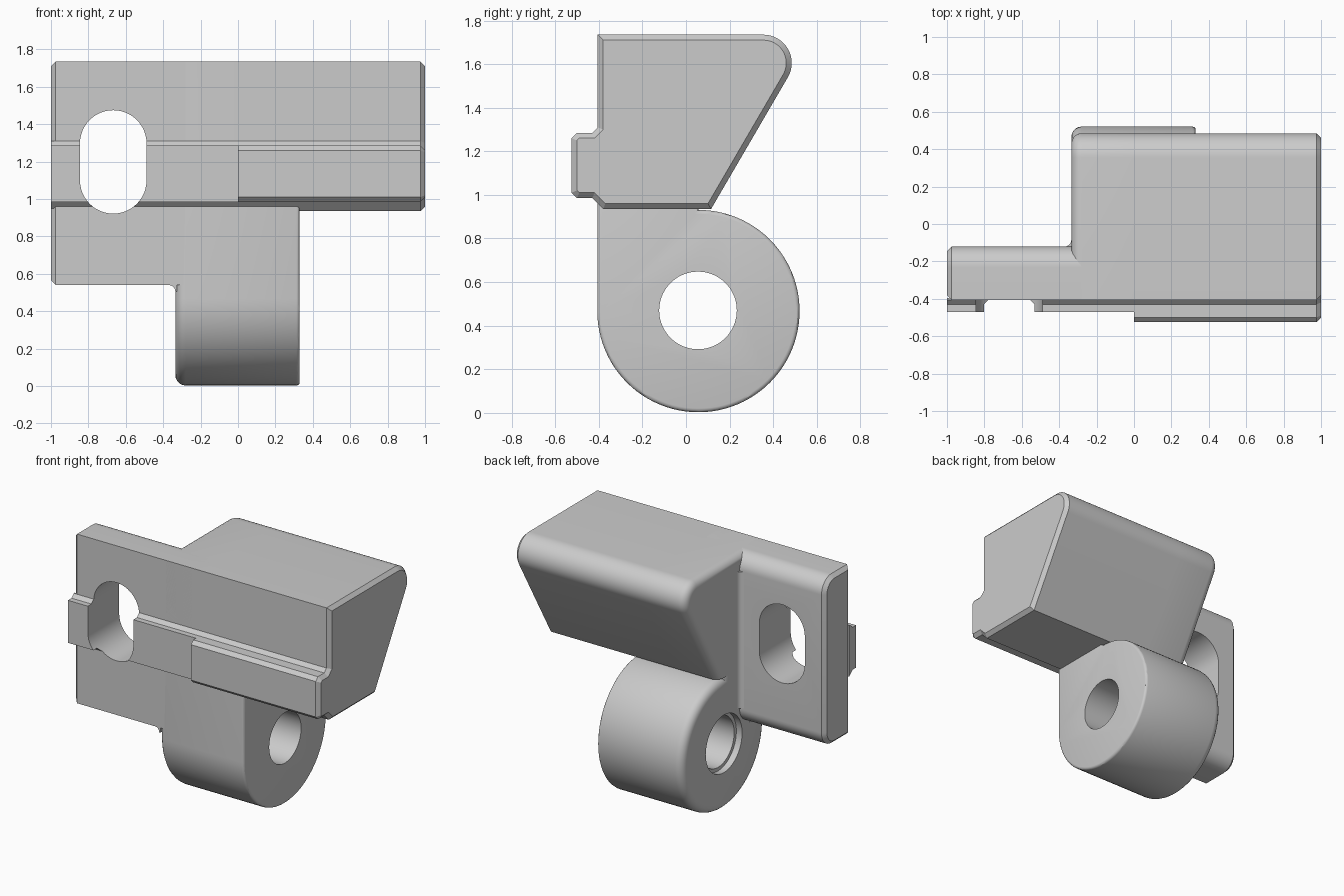
import bpy
import bmesh
from math import cos, sin, radians

cube = bpy.data.objects.get("Cube")
if cube:
    bpy.data.objects.remove(cube, do_unlink=True)

grey = bpy.data.materials.new("light grey")
grey.use_nodes = True
grey.diffuse_color = (0.6, 0.6, 0.6, 1)
grey.node_tree.nodes["Principled BSDF"].inputs["Base Color"].default_value = (0.6, 0.6, 0.6, 1)

# Maps a profile point (a, b) and a distance t along the extrusion to 3D
AXES = {
    "x": lambda a, b, t: (t, a, b),
    "y": lambda a, b, t: (a, t, b),
    "z": lambda a, b, t: (a, b, t),
}


def arc(ca, cb, r, start, end, n=12):
    angles = [radians(start + (end - start) * i / n) for i in range(n + 1)]
    return [(ca + r * cos(t), cb + r * sin(t)) for t in angles]


def prism(name, pts, t0, t1, axis="x", bevels=()):
    """Extrude a profile; bevels are (end position, size, segments, height to skip)."""
    place = AXES[axis]
    bm = bmesh.new()
    ends = [[bm.verts.new(place(a, b, t)) for a, b in pts] for t in (t0, t1)]
    bm.faces.new(ends[0])
    bm.faces.new(ends[1][::-1])
    for i in range(len(pts)):
        j = (i + 1) % len(pts)
        bm.faces.new((ends[0][j], ends[0][i], ends[1][i], ends[1][j]))
    bmesh.ops.recalc_face_normals(bm, faces=bm.faces)
    for pos, size, segments, skip in bevels:
        edges = [e for e in bm.edges
                 if all(abs(v.co.x - pos) < 1e-4 for v in e.verts)
                 and not (skip and all(abs(v.co.z - skip) < 1e-4 for v in e.verts))]
        bmesh.ops.bevel(bm, geom=edges, offset=size, offset_type="OFFSET",
                        segments=segments, profile=0.5, affect="EDGES",
                        clamp_overlap=False)
    bmesh.ops.recalc_face_normals(bm, faces=bm.faces)
    mesh = bpy.data.meshes.new(name)
    bm.to_mesh(mesh)
    bm.free()
    mesh.materials.append(grey)
    ob = bpy.data.objects.new(name, mesh)
    bpy.context.collection.objects.link(ob)
    return ob


def activate(ob):
    bpy.ops.object.select_all(action="DESELECT")
    ob.select_set(True)
    bpy.context.view_layer.objects.active = ob


def cut(ob, cutter):
    activate(ob)
    mod = ob.modifiers.new("cut", "BOOLEAN")
    mod.operation = "DIFFERENCE"
    mod.solver = "EXACT"
    mod.object = cutter
    bpy.ops.object.modifier_apply(modifier=mod.name)


FRONT, TOP, BASE, SIDE, BACK = -0.405, 1.735, 0.935, -0.335, -0.12

# Wedge body: rounded rear top corner and sloping back
wedge = [(0.115, BASE)] + arc(0.355, 1.605, 0.13, -30, 90, 16) + [(FRONT, TOP)]
deep_rail = [(FRONT, 1.31), (-0.43, 1.285), (-0.5, 1.285), (-0.525, 1.26),
             (-0.525, 1.01), (-0.5, 0.985), (-0.43, 0.985), (-0.38, BASE)]
parts = [
    prism("body_with_deep_rail", wedge + deep_rail, 0, 1,
          bevels=[(1, 0.025, 1, None)]),
    prism("body_inner_end", wedge + [(FRONT, BASE)], SIDE, 0,
          bevels=[(SIDE, 0.055, 5, BASE)]),
]

# Mounting plate with rounded rear corners
r = 0.11
plate_profile = ([(FRONT, TOP), (FRONT, 0.54)]
                 + arc(BACK - r, 0.54 + r, r, -90, 0)
                 + arc(BACK - r, TOP - r, r, 0, 90))
plate = prism("mounting_plate", plate_profile, -1, 0,
              bevels=[(-1, 0.025, 1, None)])

# Shallow rail across the plate
shallow_rail = prism("shallow_rail", [
    (-0.395, 1.31), (FRONT, 1.31), (-0.43, 1.285), (-0.47, 1.285),
    (-0.47, 0.985), (-0.43, 0.985), (FRONT, 0.96), (-0.395, 0.95)], -1, 0)

# Slot through plate and rail
slot = prism("slot_cutter", arc(-0.667, 1.1, 0.178, 180, 360, 24)
             + arc(-0.667, 1.297, 0.178, 0, 180, 24), -0.8, 0.2, "y")
cut(plate, slot)
cut(shallow_rail, slot)

# Round lug with a flat front, hanging below the body
lug_profile = (arc(0.057, 0.467, 0.464, 180, 450, 72)
               + [(0.055, 1.1), (FRONT, 1.1)])
lug = prism("hinge_lug", lug_profile, SIDE, 0.33,
            bevels=[(SIDE, 0.055, 5, None), (0.33, 0.018, 3, None)])

# Bore with a shallow counterbore on the inner side
bore = prism("bore_cutter", arc(0.055, 0.47, 0.178, 0, 355, 71), -0.6, 0.6)
recess = prism("recess_cutter", arc(0.055, 0.47, 0.203, 0, 355, 71), -0.6, SIDE + 0.045)
cut(lug, bore)
cut(lug, recess)
for helper in (slot, bore, recess):
    bpy.data.objects.remove(helper, do_unlink=True)

# Concave fillets where the plate meets the body and the lug
f = 0.035
corner = SIDE + 0.01
rear_fillet = prism("rear_fillet", [(corner, BACK - 0.01), (corner, BACK + f), (SIDE, BACK + f)]
                    + arc(SIDE - f, BACK + f, f, 0, -90, 6)[1:]
                    + [(SIDE - f, BACK - 0.01)], 0.66, TOP - r, "z")
under_fillet = prism("under_fillet", [(corner, 0.55), (corner, 0.54 - f), (SIDE, 0.54 - f)]
                     + arc(SIDE - f, 0.54 - f, f, 0, 90, 6)[1:]
                     + [(SIDE - f, 0.55)], FRONT + 0.003, BACK - r, "y")

parts += [plate, shallow_rail, lug, rear_fillet, under_fillet]
for ob in parts:
    activate(ob)
    bpy.ops.object.shade_smooth_by_angle(angle=radians(30))
